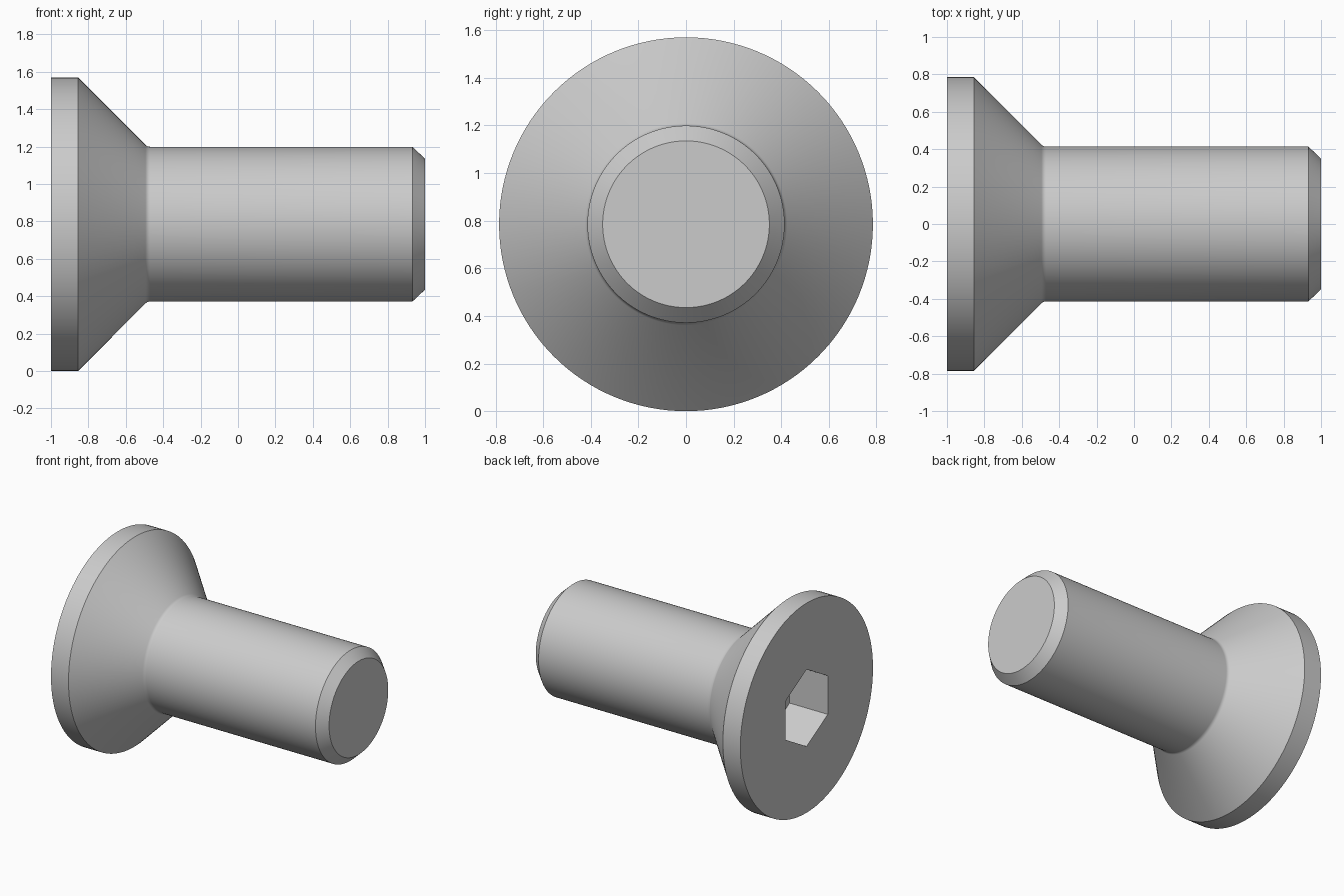
import bpy, bmesh, math
from mathutils import Matrix, Vector

if "Cube" in bpy.data.objects:
    bpy.data.objects.remove(bpy.data.objects["Cube"])

HEAD_R, SHAFT_R, TIP_R = 0.785, 0.414, 0.35
HEX_R, HEX_DEPTH = 0.5 / math.sqrt(3), 0.317
SEGMENTS = 128
FILLET = 0.035

# half profile (x, radius) with a small fillet between cone and shaft
tangent = FILLET * math.tan(math.radians(22.5))
fillet_x = -0.485 + tangent
fillet = []
for i in range(5):
    a = math.radians(45 * (1 - i / 4))
    fillet.append((fillet_x - FILLET * math.sin(a),
                   SHAFT_R + FILLET * (1 - math.cos(a))))
profile = [(-1, 0), (-1, HEAD_R), (-0.855, HEAD_R), *fillet,
           (0.932, SHAFT_R), (1, TIP_R), (1, 0)]


def make_object(name, bm):
    bmesh.ops.recalc_face_normals(bm, faces=bm.faces)
    mesh = bpy.data.meshes.new(name)
    bm.to_mesh(mesh)
    bm.free()
    obj = bpy.data.objects.new(name, mesh)
    bpy.context.collection.objects.link(obj)
    obj.location.z = HEAD_R
    return obj


# screw body: profile turned about the x axis
bm = bmesh.new()
verts = [bm.verts.new((x, 0, r)) for x, r in profile]
edges = [bm.edges.new(pair) for pair in zip(verts, verts[1:])]
bmesh.ops.spin(bm, geom=verts + edges, cent=(0, 0, 0), axis=(1, 0, 0),
               angle=math.tau, steps=SEGMENTS, use_duplicate=False)
bmesh.ops.remove_doubles(bm, verts=bm.verts, dist=1e-4)
# merge the flat end fans into single faces
for x in (-1, 1):
    centre = [v for v in bm.verts if (v.co - Vector((x, 0, 0))).length < 1e-4]
    bmesh.ops.dissolve_verts(bm, verts=centre)
screw = make_object("countersunk_screw", bm)

# hexagonal key socket, corners pointing up and down
bm = bmesh.new()
bmesh.ops.create_cone(bm, cap_ends=True, segments=6, radius1=HEX_R,
                      radius2=HEX_R, depth=2 * HEX_DEPTH)
corner = max(bm.verts, key=lambda v: v.co.y).co
turn = math.pi / 2 - math.atan2(corner.y, corner.x)
bmesh.ops.transform(bm, verts=bm.verts, matrix=(
    Matrix.Translation((-1, 0, 0)) @ Matrix.Rotation(math.pi / 2, 4, 'Y')
    @ Matrix.Rotation(turn + math.pi / 2, 4, 'Z')))
cutter = make_object("socket_cutter", bm)
cutter.hide_render = True

cut = screw.modifiers.new("socket", 'BOOLEAN')
cut.object = cutter
cut.operation = 'DIFFERENCE'
cut.solver = 'EXACT'
bpy.context.view_layer.objects.active = screw
screw.select_set(True)
bpy.ops.object.modifier_apply(modifier=cut.name)
bpy.data.objects.remove(cutter)

bpy.ops.object.shade_smooth_by_angle(angle=math.radians(30))
